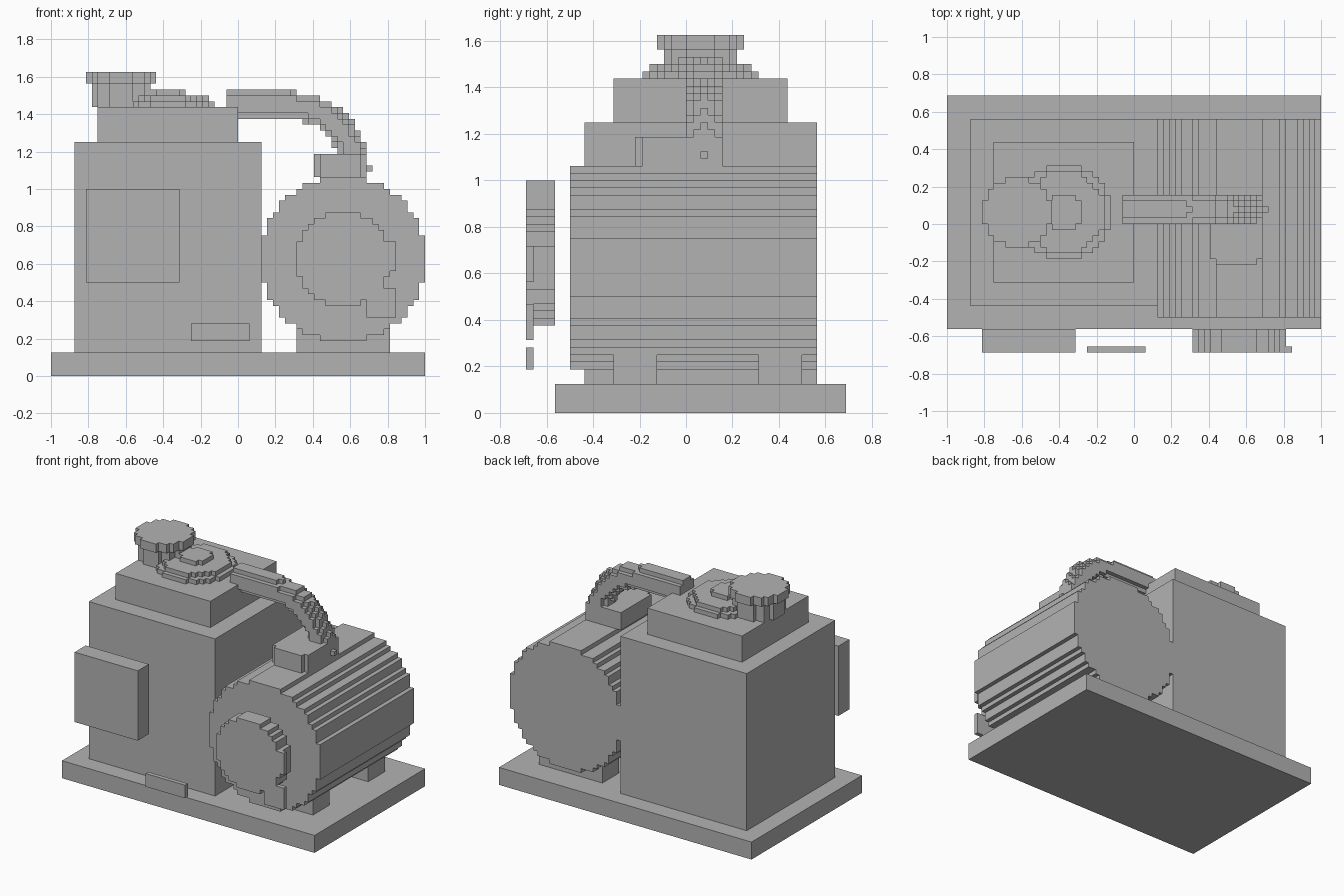
import bpy, bmesh, math
from mathutils import Vector

if "Cube" in bpy.data.objects:
    bpy.data.objects.remove(bpy.data.objects["Cube"])

V = 1 / 32  # size of one block; all part sizes below are in blocks

grey = bpy.data.materials.new("machine grey")
grey.diffuse_color = (0.45, 0.45, 0.45, 1)
grey.use_nodes = True
grey.node_tree.nodes["Principled BSDF"].inputs["Base Color"].default_value = grey.diffuse_color


def finish(name, bm):
    bmesh.ops.remove_doubles(bm, verts=bm.verts, dist=V * 0.01)
    bmesh.ops.dissolve_limit(bm, angle_limit=0.01, verts=bm.verts, edges=bm.edges)
    bmesh.ops.recalc_face_normals(bm, faces=bm.faces)
    me = bpy.data.meshes.new(name)
    bm.to_mesh(me)
    bm.free()
    me.materials.append(grey)
    ob = bpy.data.objects.new(name, me)
    bpy.context.collection.objects.link(ob)
    return ob


def box(name, x0, x1, y0, y1, z0, z1):
    bm = bmesh.new()
    bmesh.ops.create_cube(bm, size=1)
    for v in bm.verts:
        v.co = Vector(((x1 if v.co.x > 0 else x0) * V,
                       (y1 if v.co.y > 0 else y0) * V,
                       (z1 if v.co.z > 0 else z0) * V))
    return finish(name, bm)


def blocks(name, lo, hi, inside):
    """Solid of unit blocks whose centres pass the test; only outer faces."""
    cells = {(x, y, z)
             for x in range(lo[0], hi[0])
             for y in range(lo[1], hi[1])
             for z in range(lo[2], hi[2])
             if inside(Vector((x + 0.5, y + 0.5, z + 0.5)))}
    bm = bmesh.new()
    for c in cells:
        for axis in range(3):
            for side in (0, 1):
                n = list(c)
                n[axis] += 2 * side - 1
                if tuple(n) in cells:
                    continue
                a, b = (axis + 1) % 3, (axis + 2) % 3
                ring = []
                for da, db in ((0, 0), (1, 0), (1, 1), (0, 1)):
                    p = list(c)
                    p[axis] += side
                    p[a] += da
                    p[b] += db
                    ring.append(bm.verts.new(Vector(p) * V))
                bm.faces.new(ring if side else ring[::-1])
    return finish(name, bm)


def stepped_disc(name, axis, ca, cb, r, t0, t1):
    """Stepped cylinder along y or z, centred on (ca, cb) in the other axes."""
    R = math.ceil(r)
    if axis == 'y':
        return blocks(name, (ca - R, t0, cb - R), (ca + R, t1, cb + R),
                      lambda p: math.hypot(p.x - ca, p.z - cb) <= r)
    return blocks(name, (ca - R, cb - R, t0), (ca + R, cb + R, t1),
                  lambda p: math.hypot(p.x - ca, p.y - cb) <= r)


# Base and cabinet
box("base_plate", -32, 32, -18, 22, 0, 4)
box("cabinet", -28, 4, -14, 18, 4, 40)
box("cabinet_top", -24, 0, -10, 14, 40, 46)
box("front_panel", -26, -10, -22, -18, 16, 32)
box("name_plate", -8, 2, -22, -21, 6, 9)

# Motor drum, its front cover and feet
stepped_disc("motor_drum", 'y', 18, 20, 14.18, -16, 18)
stepped_disc("motor_cover", 'y', 18, 20, 8, -22, -18)
box("cover_tab_upper", 24, 27, -22, -21, 18, 23)
box("cover_tab_lower", 22, 27, -22, -21, 10, 15)
for name, y in (("front_foot", -10), ("rear_foot", 10)):
    box(name, 10, 26, y, y + 6, 4, 8)

# Flange on the motor with clipped corners
blocks("pipe_flange", (13, -7, 34), (22, 5, 38),
       lambda p: abs(p.x - 17.5) + max(0, -3 - p.y) < 7 and (p.y > -6 or abs(p.x - 17.5) < 3.6))

# Bent pipe from cabinet to flange
path = [Vector((x, 2.5, z)) for x, z in
        ((-4, 46.5), (8, 46.5), (12, 45.8), (15, 44.6), (17.5, 42.3), (19.3, 39), (20.2, 35))]


def in_pipe(p):
    for a, b in zip(path, path[1:]):
        d = b - a
        t = min(1, max(0, (p - a).dot(d) / d.length_squared))
        if (p - a - d * t).length <= 2.4:
            return True
    return False


blocks("bent_pipe", (-2, 0, 35), (23, 5, 49), in_pipe)

# Filter cap and round valve on the cabinet top
stepped_disc("filter_neck", 'z', -20, 2, 5, 46, 50)
stepped_disc("filter_cap", 'z', -20, 2, 6, 50, 52)
stepped_disc("valve_base", 'z', -12, 2, 8, 46, 47)
stepped_disc("valve_body", 'z', -12, 2, 7, 47, 48)
stepped_disc("valve_knob", 'z', -12, 2, 3, 48, 49)
